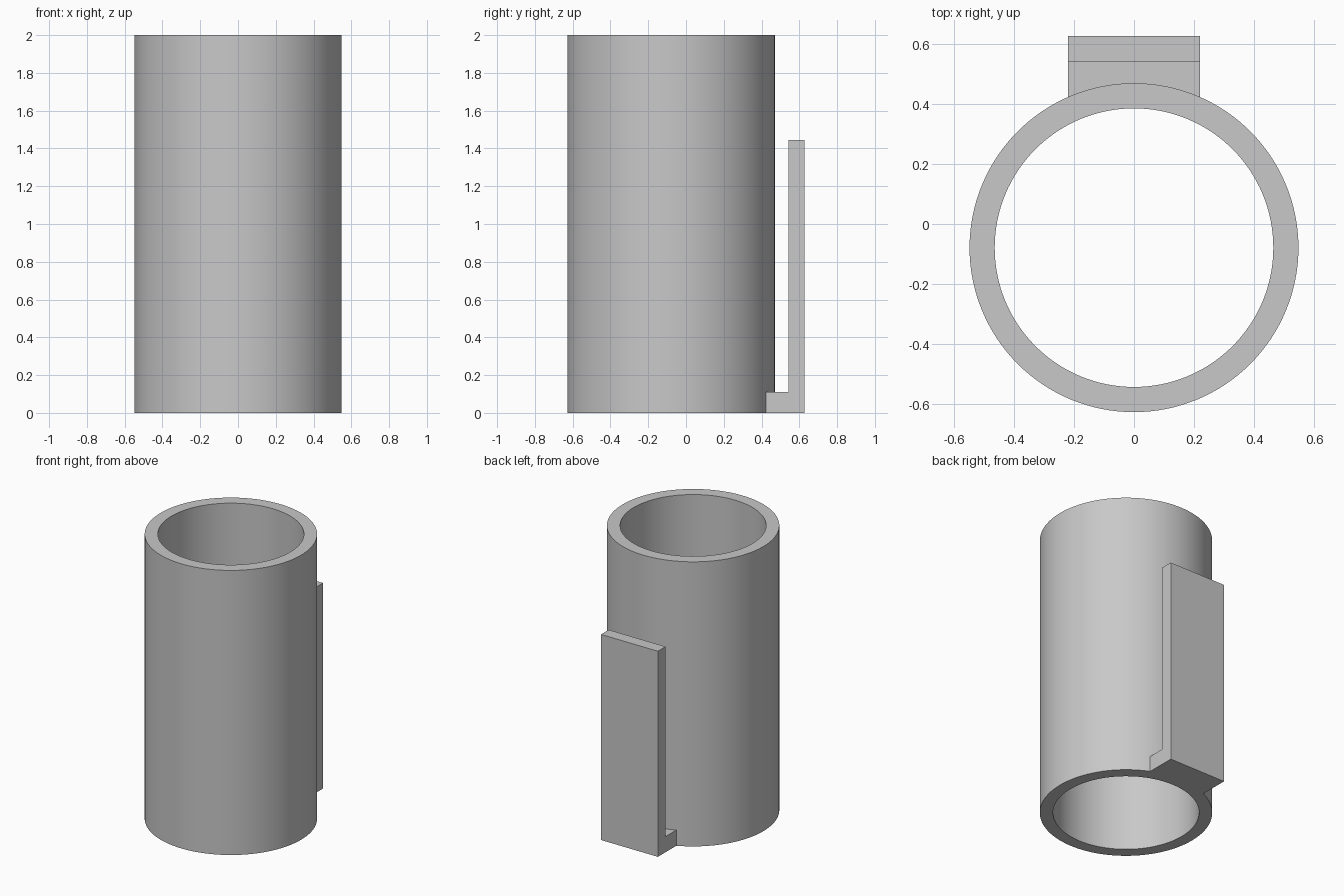
import bpy, bmesh, math

cube = bpy.data.objects.get("Cube")
if cube:
    bpy.data.objects.remove(cube, do_unlink=True)

grey = bpy.data.materials.new("light_grey")
grey.use_nodes = True
colour = (0.58, 0.58, 0.58, 1)
grey.diffuse_color = colour
grey.node_tree.nodes["Principled BSDF"].inputs["Base Color"].default_value = colour

CENTRE_Y = -0.079
OUTER, INNER, HEIGHT = 0.549, 0.465, 2.0
SEGMENTS = 128


def loft(name, rings, closed):
    """Skin a list of equal closed rings; cap the ends unless closed."""
    bm = bmesh.new()
    loops = [[bm.verts.new(p) for p in ring] for ring in rings]
    n = len(loops[0])
    pairs = list(zip(loops, loops[1:]))
    if closed:
        pairs.append((loops[-1], loops[0]))
    for a, b in pairs:
        for i in range(n):
            j = (i + 1) % n
            bm.faces.new((a[i], a[j], b[j], b[i]))
    if not closed:
        bm.faces.new(loops[0])
        bm.faces.new(loops[-1])
    bmesh.ops.recalc_face_normals(bm, faces=bm.faces)
    mesh = bpy.data.meshes.new(name)
    bm.to_mesh(mesh)
    bm.free()
    mesh.materials.append(grey)
    obj = bpy.data.objects.new(name, mesh)
    bpy.context.collection.objects.link(obj)
    bpy.ops.object.select_all(action='DESELECT')
    obj.select_set(True)
    bpy.context.view_layer.objects.active = obj
    bpy.ops.object.shade_smooth_by_angle(angle=math.radians(30))
    return obj


# Open tube: rectangular wall section swept round the axis
wall = [(OUTER, 0), (OUTER, HEIGHT), (INNER, HEIGHT), (INNER, 0)]
rings = []
for k in range(SEGMENTS):
    a = math.tau * k / SEGMENTS
    rings.append([(r * math.cos(a), CENTRE_Y + r * math.sin(a), z) for r, z in wall])
loft("tube", rings, closed=True)

# Back clip: L section swept across x, its foot fitted to the tube wall
HALF_WIDTH, STEPS = 0.221, 16
BACK, FRONT, CLIP_TOP, FOOT_TOP = 0.628, 0.543, 1.445, 0.11
sections = []
for k in range(STEPS + 1):
    x = HALF_WIDTH * (2 * k / STEPS - 1)
    root = CENTRE_Y + math.sqrt((OUTER - 0.004) ** 2 - x * x)
    profile = [(root, 0), (BACK, 0), (BACK, CLIP_TOP),
               (FRONT, CLIP_TOP), (FRONT, FOOT_TOP), (root, FOOT_TOP)]
    sections.append([(x, y, z) for y, z in profile])
loft("clip", sections, closed=False)
